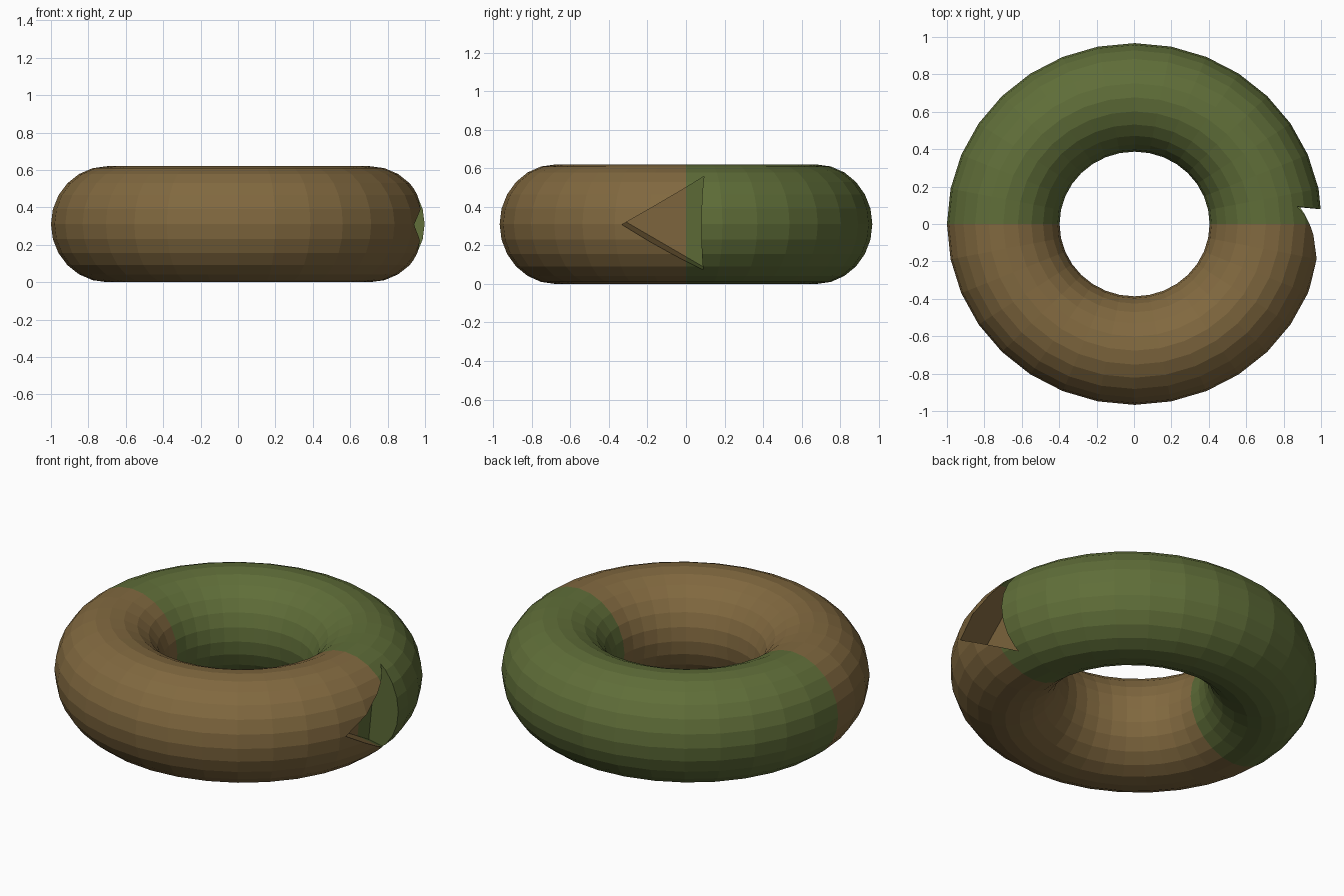
import bpy
import bmesh
from math import cos, sin, pi
from mathutils import Vector, Matrix

cube = bpy.data.objects.get("Cube")
if cube:
    bpy.data.objects.remove(cube, do_unlink=True)

HALF_HEIGHT = 0.31


def make_material(name, colour):
    mat = bpy.data.materials.new(name)
    mat.use_nodes = True
    mat.diffuse_color = (*colour, 1)
    mat.node_tree.nodes["Principled BSDF"].inputs["Base Color"].default_value = (*colour, 1)
    return mat


def add_object(name, bm):
    mesh = bpy.data.meshes.new(name)
    bmesh.ops.recalc_face_normals(bm, faces=bm.faces)
    bm.to_mesh(mesh)
    bm.free()
    obj = bpy.data.objects.new(name, mesh)
    bpy.context.collection.objects.link(obj)
    return obj


# Ring: a faceted tube, slightly narrowed front to back
bpy.ops.mesh.primitive_torus_add(major_segments=32, minor_segments=24,
                                 major_radius=0.7, minor_radius=0.3)
ring = bpy.context.object
ring.name = ring.data.name = "ring"
ring.data.transform(Matrix.Translation((0.003, 0, HALF_HEIGHT))
                    @ Matrix.Diagonal((1.003, 0.967, HALF_HEIGHT / 0.3, 1)))

# Notch cutter: a three-sided prism, tipped slightly, pointing to the front
bm = bmesh.new()
for depth in (0, 0.5):
    for i in range(3):
        a = pi + i * 2 * pi / 3
        bm.verts.new((depth, 0.277 * cos(a), 0.277 * sin(a)))
bmesh.ops.convex_hull(bm, input=bm.verts)
tilt = Vector((1, 0, 0)).rotation_difference(Vector((1, -0.1, -0.1)))
bm.transform(Matrix.Translation((0.80, -0.04, 0.323)) @ tilt.to_matrix().to_4x4())
cutter = add_object("notch_cutter", bm)
cutter.hide_render = True

# Cut the notch
cut = ring.modifiers.new("notch", 'BOOLEAN')
cut.operation = 'DIFFERENCE'
cut.solver = 'EXACT'
cut.object = cutter
bpy.context.view_layer.objects.active = ring
bpy.ops.object.modifier_apply(modifier=cut.name)
bpy.data.objects.remove(cutter, do_unlink=True)

# Two halves: brown in front, green behind
ring.data.materials.clear()
ring.data.materials.append(make_material("brown", (0.22, 0.14, 0.05)))
ring.data.materials.append(make_material("olive_green", (0.115, 0.155, 0.04)))
bm = bmesh.new()
bm.from_mesh(ring.data)
bmesh.ops.bisect_plane(bm, geom=bm.verts[:] + bm.edges[:] + bm.faces[:], dist=0.0001,
                       plane_co=(0, 0, 0), plane_no=(0, 1, 0))
for face in bm.faces:
    face.smooth = False
    face.material_index = int(face.calc_center_median().y > 0)
bm.to_mesh(ring.data)
bm.free()
